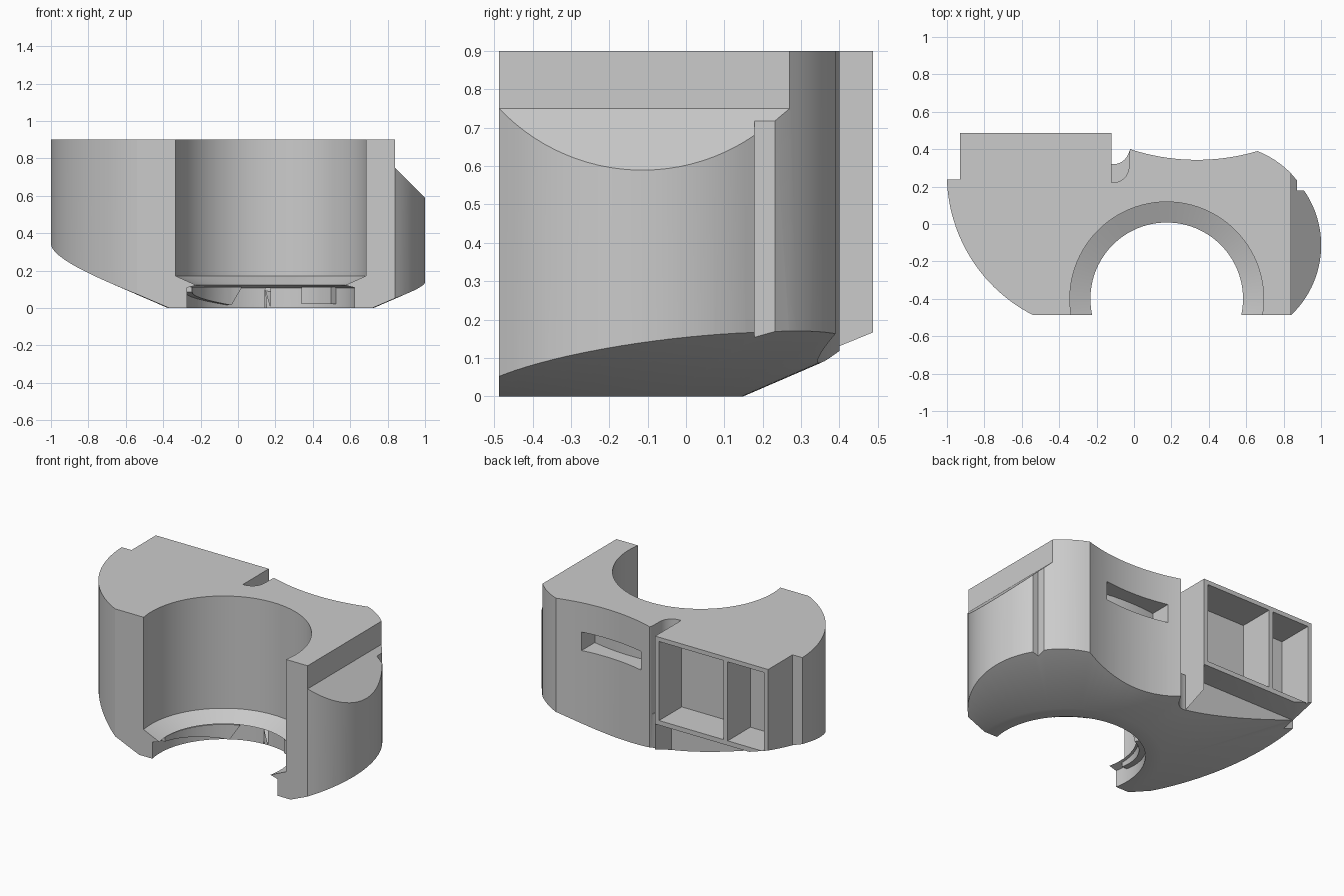
import bpy
import bmesh
from math import cos, sin, pi, radians, atan2
from mathutils import Vector

if "Cube" in bpy.data.objects:
    bpy.data.objects.remove(bpy.data.objects["Cube"])

AXIS = Vector((0.175, -0.40, 0))   # centre of the round bore
FRONT, BACK, TOP = -0.487, 0.487, 0.9

grey = bpy.data.materials.new("plain grey")
grey.use_nodes = True
grey.diffuse_color = (0.6, 0.6, 0.6, 1)
grey.node_tree.nodes["Principled BSDF"].inputs["Base Color"].default_value = (0.6, 0.6, 0.6, 1)


def finish(name, bm):
    bmesh.ops.recalc_face_normals(bm, faces=bm.faces[:])
    mesh = bpy.data.meshes.new(name)
    bm.to_mesh(mesh)
    bm.free()
    mesh.materials.append(grey)
    ob = bpy.data.objects.new(name, mesh)
    bpy.context.collection.objects.link(ob)
    return ob


def arc(p, m, q, n):
    """Points on the circle through p, m and q, in order."""
    (ax, ay), (bx, by), (cx, cy) = p, m, q
    d = 2 * (ax * (by - cy) + bx * (cy - ay) + cx * (ay - by))
    a, b, c = ax * ax + ay * ay, bx * bx + by * by, cx * cx + cy * cy
    ux = (a * (by - cy) + b * (cy - ay) + c * (ay - by)) / d
    uy = (a * (cx - bx) + b * (ax - cx) + c * (bx - ax)) / d
    r = ((ax - ux) ** 2 + (ay - uy) ** 2) ** 0.5
    t0, tm, t1 = (atan2(y - uy, x - ux) for x, y in (p, m, q))
    sweep = (t1 - t0) % (2 * pi)
    if (tm - t0) % (2 * pi) > sweep:
        sweep -= 2 * pi
    return [(ux + r * cos(t0 + sweep * i / n), uy + r * sin(t0 + sweep * i / n)) for i in range(n + 1)]


def prism(name, pts, lo, hi, place=lambda a, b, h: (a, b, h)):
    """Extrude an outline; place maps outline and depth to x, y, z."""
    bm = bmesh.new()
    rings = [[bm.verts.new(place(a, b, h)) for a, b in pts] for h in (lo, hi)]
    for ring in rings:
        bm.faces.new(ring)
    for i in range(len(pts)):
        j = (i + 1) % len(pts)
        bm.faces.new((rings[0][i], rings[0][j], rings[1][j], rings[1][i]))
    return finish(name, bm)


def box(name, x0, x1, y0, y1, z0, z1):
    return prism(name, [(x0, y0), (x1, y0), (x1, y1), (x0, y1)], z0, z1)


def revolve(name, profile, steps):
    bm = bmesh.new()
    vs = [bm.verts.new(AXIS + Vector((r, 0, z))) for r, z in profile]
    es = [bm.edges.new(pair) for pair in zip(vs, vs[1:])]
    bmesh.ops.spin(bm, geom=vs + es, cent=AXIS, axis=(0, 0, 1), angle=2 * pi, steps=steps)
    bmesh.ops.remove_doubles(bm, verts=bm.verts[:], dist=0.0001)
    return finish(name, bm)


def combine(target, tool, operation="DIFFERENCE"):
    mod = target.modifiers.new(tool.name, "BOOLEAN")
    mod.operation, mod.object, mod.solver = operation, tool, "EXACT"
    bpy.context.view_layer.objects.active = target
    bpy.ops.object.modifier_apply(modifier=mod.name)
    bpy.data.objects.remove(tool)


# Main body outline: right flank, scooped back, box housing, rounded left flank
outline = arc((0.84, FRONT), (1.0, -0.14), (0.91, 0.178), 24)
outline += [(0.872, 0.178), (0.872, 0.232)]
outline += arc((0.84, 0.27), (0.76, 0.337), (0.66, 0.39), 8)
outline += arc((0.66, 0.39), (0.34, 0.343), (-0.02, 0.40), 24)[1:]
outline += arc((-0.03, 0.375), (-0.055, 0.34), (-0.12, 0.32), 6)
outline += [(-0.12, BACK), (-0.93, BACK), (-0.93, 0.237)]
outline += arc((-1.0, 0.237), (-0.874, -0.18), (-0.54, FRONT), 28)
body = prism("body", outline, 0, TOP)

# Conical underside
combine(body, revolve("underside", [(0, 0), (0.55, 0), (1.8, 0.54), (1.8, 1), (0, 1)], 128), "INTERSECT")

# Bore with a sharp inner lip and a recess below it
combine(body, revolve("bore", [(0, -0.1), (0.457, -0.1), (0.457, 0.108), (0.408, 0.122),
                               (0.518, 0.172), (0.518, 1), (0, 1)], 96))

# Stepped and bevelled right shoulder
shoulder = [(0.84, 1), (0.84, 0.75), (1.04, 0.55), (1.2, 0.55), (1.2, 1)]
combine(body, prism("shoulder", shoulder, -0.7, 0.7, lambda a, b, h: (a, h, b)))

# Housing overhang and finger notch beside it
combine(body, box("overhang", -1.1, -0.12, 0.32, 0.6, -0.1, 0.33))
notch = arc((-0.12, 0.222), (-0.055, 0.243), (-0.027, 0.30), 8)
notch += [(-0.024, 0.42), (-0.05, 0.45), (-0.12, 0.45)]
combine(body, prism("notch", notch, 0.33, 1))

# Two open compartments in the back of the housing
for x0, x1 in ((-0.61, -0.148), (-0.902, -0.64)):
    combine(body, box("compartment", x0, x1, 0.255, 0.6, 0.36, 0.872))

# Curved slot in the scooped back
slot = arc((0.50, 0.22), (0.28, 0.25), (0.06, 0.24), 12) + [(0.06, 0.5), (0.50, 0.5)]
combine(body, prism("slot", slot, 0.59, 0.71))


def lug(name, start, end, low_start, low_end):
    """Curved locking lug hanging below the bore lip."""
    bm = bmesh.new()
    rings = []
    for i in range(13):
        t = i / 12
        a, low = radians(start + (end - start) * t), low_start + (low_end - low_start) * t
        rings.append([bm.verts.new((AXIS.x + r * cos(a), AXIS.y + r * sin(a), z))
                      for r, z in ((0.42, low), (0.465, low), (0.465, 0.113), (0.42, 0.113))])
    for p, q in zip(rings, rings[1:]):
        for k in range(4):
            bm.faces.new((p[k], p[k - 1], q[k - 1], q[k]))
    bm.faces.new(rings[0])
    bm.faces.new(rings[-1])
    return finish(name, bm)


parts = [body,
         lug("ramp_lug", 180, 120, 0.085, 0.015),
         lug("ramp_lug_end", 120, 112, 0.015, 0.105),
         lug("stop_lug", 67, 40, 0.02, 0.02)]

# Smooth curved walls, keep crisp edges
bpy.ops.object.select_all(action="DESELECT")
for ob in parts:
    ob.select_set(True)
bpy.context.view_layer.objects.active = body
bpy.ops.object.shade_smooth_by_angle(angle=radians(25))
